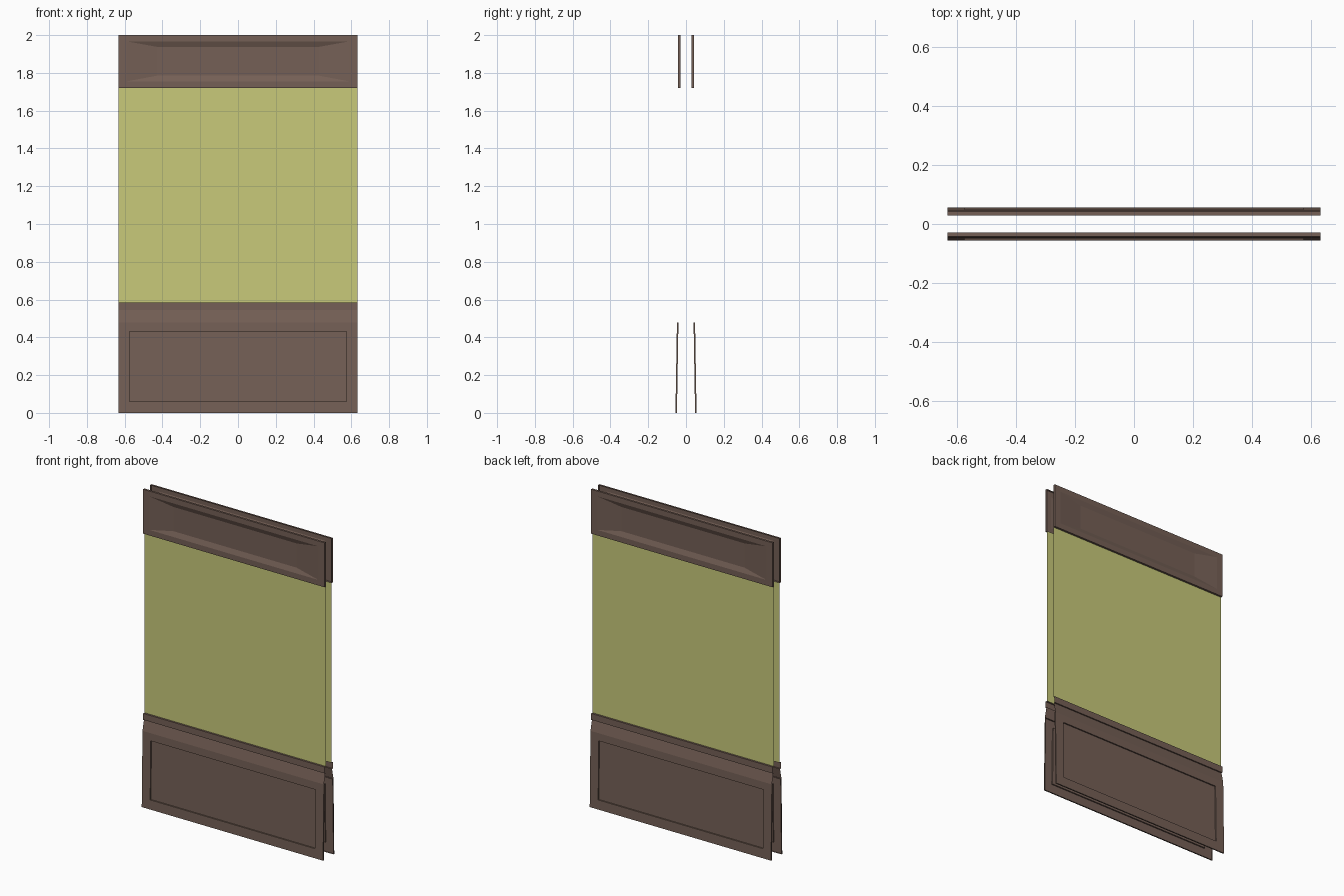
import bpy

cube = bpy.data.objects.get("Cube")
if cube:
    bpy.data.objects.remove(cube, do_unlink=True)

HALF = 0.633  # half the wall width


def material(name, rgb):
    m = bpy.data.materials.new(name)
    m.use_nodes = True
    m.diffuse_color = (*rgb, 1)
    m.node_tree.nodes["Principled BSDF"].inputs["Base Color"].default_value = (*rgb, 1)
    return m


brown = material("brown wood", (0.178, 0.117, 0.093))
yellow = material("yellow plaster", (0.578, 0.591, 0.195))


def build(name, verts, faces, mat):
    """Front half of a part, mirrored to the back wall."""
    mesh = bpy.data.meshes.new(name)
    mesh.from_pydata(verts, [], faces)
    mesh.materials.append(mat)
    ob = bpy.data.objects.new(name, mesh)
    bpy.context.collection.objects.link(ob)
    mirror = ob.modifiers.new("back wall", 'MIRROR')
    mirror.use_axis = (False, True, False)
    mirror.use_mirror_merge = False


def strip(name, profile, mat):
    """Extrude a (y, z) profile, listed bottom to top, across the width."""
    verts = [(s * HALF, y, z) for y, z in profile for s in (-1, 1)]
    faces = [(2 * i, 2 * i + 1, 2 * i + 3, 2 * i + 2) for i in range(len(profile) - 1)]
    build(name, verts, faces, mat)


def panel(name, loops, mat):
    """Bridge nested rectangles (half width, low z, high z, low y, high y) and cap the last."""
    verts, faces = [], []
    for hx, z0, z1, y0, y1 in loops:
        verts += [(-hx, y0, z0), (hx, y0, z0), (hx, y1, z1), (-hx, y1, z1)]
    for k in range(0, 4 * len(loops) - 4, 4):
        for i in range(4):
            j = (i + 1) % 4
            faces.append((k + i, k + j, k + 4 + j, k + 4 + i))
    n = len(verts)
    faces.append((n - 4, n - 3, n - 2, n - 1))
    build(name, verts, faces, mat)


# Plaster wall surface
strip("plaster_wall", [(-0.029, 0.585), (-0.029, 1.72)], yellow)

# Chair rail: sloped band, then an overhanging lip with a ledge
strip("chair_rail", [(-0.048, 0.478), (-0.033, 0.545), (-0.041, 0.545),
                     (-0.041, 0.585), (-0.029, 0.585)], brown)

# Upper panel with a recess that has wide bevels
panel("upper_panel", [(HALF, 1.72, 2, -0.029, -0.029),
                      (HALF, 1.72, 2, -0.042, -0.042),
                      (0.59, 1.755, 1.967, -0.042, -0.042),
                      (0.43, 1.785, 1.938, -0.03, -0.03)], brown)


# Leaning lower panel with a square-edged recess
def lean(z, depth=0):
    return -0.056 + 0.0167 * z + depth


def lower_loop(hx, z0, z1, depth):
    return (hx, z0, z1, lean(z0, depth), lean(z1, depth))


panel("lower_panel", [lower_loop(HALF, 0, 0.478, 0.008),
                      lower_loop(HALF, 0, 0.478, 0),
                      lower_loop(0.575, 0.06, 0.43, 0),
                      lower_loop(0.575, 0.06, 0.43, 0.008)], brown)
